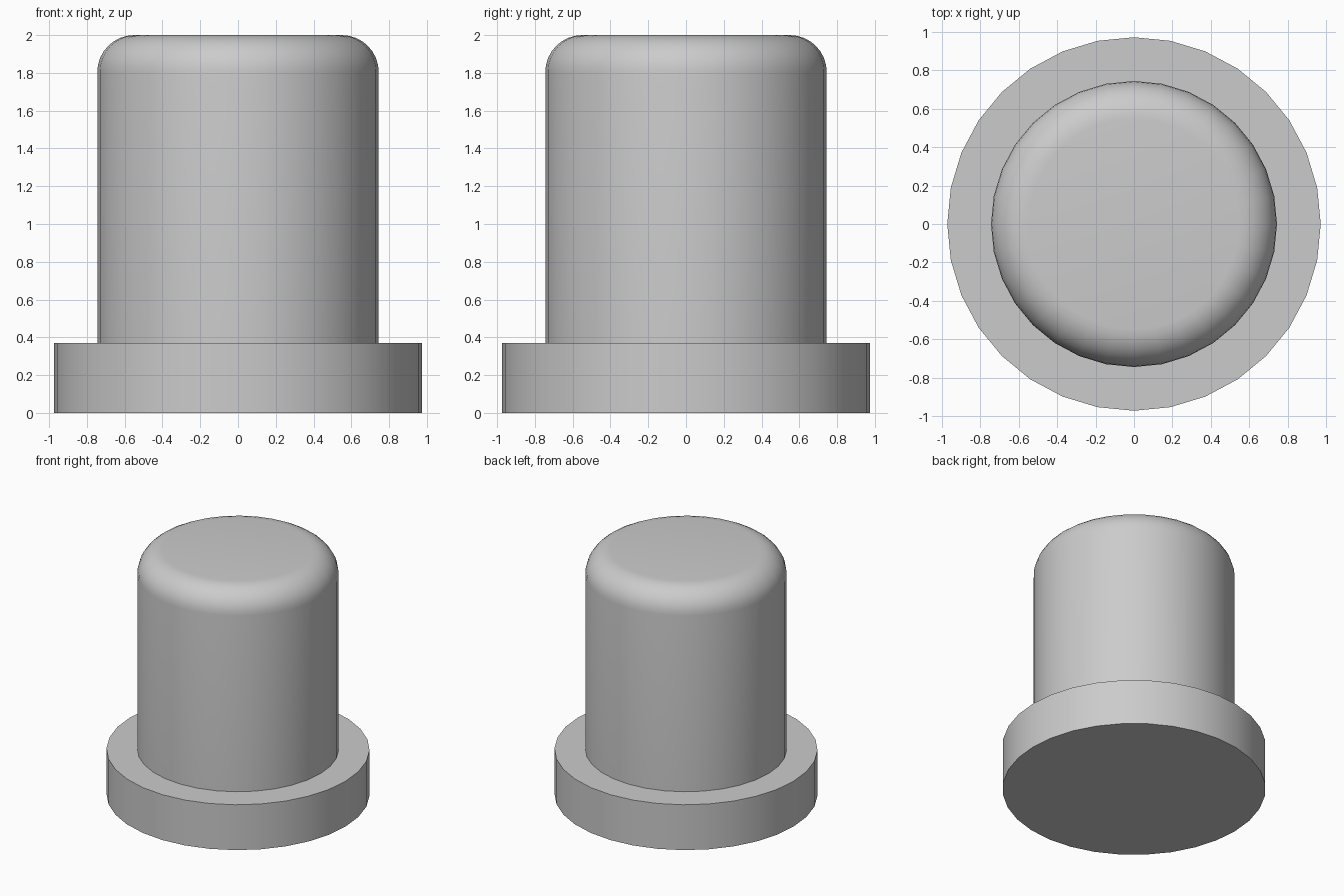
import bpy
import math

cube = bpy.data.objects.get("Cube")
if cube:
    bpy.data.objects.remove(cube, do_unlink=True)

grey = bpy.data.materials.new("plain grey")
grey.use_nodes = True
colour = (0.6, 0.6, 0.6, 1)
grey.diffuse_color = colour
grey.node_tree.nodes["Principled BSDF"].inputs["Base Color"].default_value = colour


def cylinder(name, radius, bottom, top):
    bpy.ops.mesh.primitive_cylinder_add(
        vertices=32, radius=radius, depth=top - bottom,
        location=(0, 0, (bottom + top) / 2))
    obj = bpy.context.object
    obj.name = name
    obj.data.materials.append(grey)
    return obj


# Wide base disc
base_flange = cylinder("base_flange", 0.973, 0, 0.37)
bpy.ops.object.shade_smooth_by_angle(angle=math.radians(30))

# Post with a rounded top rim
post = cylinder("post", 0.745, 0.37, 2)
weights = post.data.attributes.new("bevel_weight_edge", "FLOAT", "EDGE")
for edge in post.data.edges:
    if all(post.data.vertices[v].co.z > 0 for v in edge.vertices):
        weights.data[edge.index].value = 1
bevel = post.modifiers.new("rounded_rim", "BEVEL")
bevel.limit_method = "WEIGHT"
bevel.width = 0.195
bevel.segments = 8
bpy.ops.object.modifier_apply(modifier=bevel.name)
bpy.ops.object.shade_smooth_by_angle(angle=math.radians(30))
